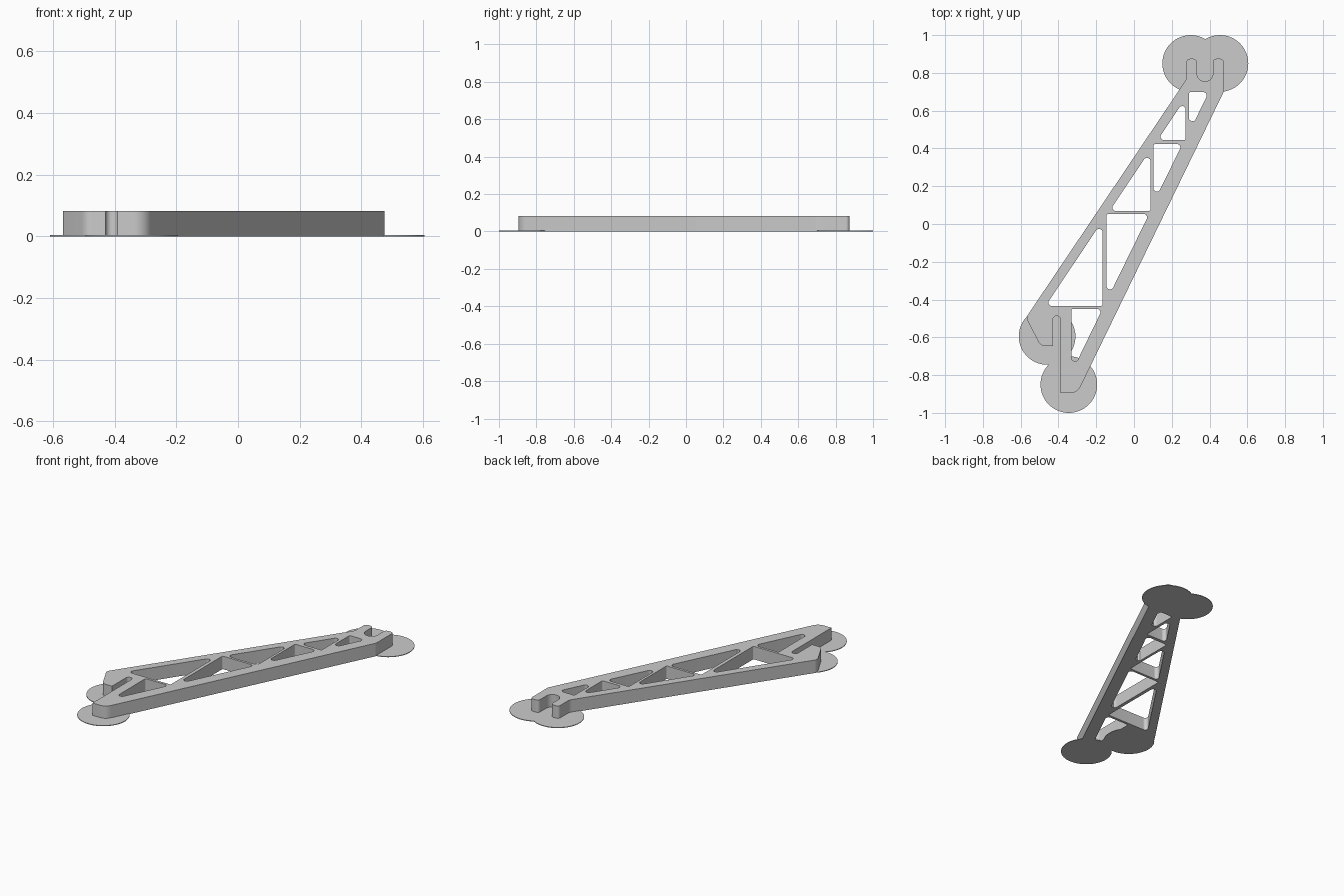
import bpy
import bmesh
from math import sin, tan, pi
from mathutils import Vector

HEIGHT = 0.082
PAD_HEIGHT = 0.004
PAD_RADIUS = 0.15

cube = bpy.data.objects.get("Cube")
if cube:
    bpy.data.objects.remove(cube, do_unlink=True)

grey = bpy.data.materials.new("light_grey")
grey.use_nodes = True
colour = (0.6, 0.6, 0.6, 1)
grey.diffuse_color = colour
grey.node_tree.nodes["Principled BSDF"].inputs["Base Color"].default_value = colour


def rounded(corners, steps=8):
    """Replace each (x, y, radius) corner by a tangent arc."""
    points = []
    for i, (x, y, r) in enumerate(corners):
        p = Vector((x, y))
        if r == 0:
            points.append(p)
            continue
        a = (Vector(corners[i - 1][:2]) - p).normalized()
        b = (Vector(corners[(i + 1) % len(corners)][:2]) - p).normalized()
        half = a.angle(b) / 2
        centre = p + (a + b).normalized() * (r / sin(half))
        start = p + a * (r / tan(half)) - centre
        end = p + b * (r / tan(half)) - centre
        points += [centre + start.lerp(end, k / steps).normalized() * r
                   for k in range(steps + 1)]
    return points


def finish(obj):
    obj.data.materials.clear()
    obj.data.materials.append(grey)
    bpy.ops.object.select_all(action='DESELECT')
    obj.select_set(True)
    bpy.context.view_layer.objects.active = obj
    bpy.ops.object.shade_smooth_by_angle(angle=pi / 6)


def plate(name, loops, height):
    """Extrude closed loops, the inner ones becoming holes."""
    curve = bpy.data.curves.new(name + "_profile", 'CURVE')
    curve.dimensions = '2D'
    curve.fill_mode = 'BOTH'
    curve.extrude = height / 2
    for loop in loops:
        spline = curve.splines.new('POLY')
        spline.points.add(len(loop) - 1)
        for point, co in zip(spline.points, loop):
            point.co = (co.x, co.y, 0, 1)
        spline.use_cyclic_u = True
    temp = bpy.data.objects.new(name + "_profile", curve)
    bpy.context.collection.objects.link(temp)
    graph = bpy.context.evaluated_depsgraph_get()
    mesh = bpy.data.meshes.new_from_object(temp.evaluated_get(graph))
    bpy.data.objects.remove(temp, do_unlink=True)
    # Weld caps to walls and rest the plate on the ground
    bm = bmesh.new()
    bm.from_mesh(mesh)
    bmesh.ops.remove_doubles(bm, verts=bm.verts, dist=0.0001)
    bmesh.ops.recalc_face_normals(bm, faces=bm.faces)
    bmesh.ops.translate(bm, verts=bm.verts, vec=(0, 0, height / 2))
    bm.to_mesh(mesh)
    bm.free()
    obj = bpy.data.objects.new(name, mesh)
    bpy.context.collection.objects.link(obj)
    finish(obj)


# Outer outline: forked far end, straight flanks, slotted near end
outline = [
    (0.278, 0.767, 0.05), (0.278, 0.875, 0.02), (0.333, 0.875, 0.02),
    (0.333, 0.755, 0.042), (0.418, 0.755, 0.042), (0.418, 0.875, 0.02),
    (0.475, 0.875, 0.02), (0.475, 0.70, 0.04),
    (-0.30, -0.895, 0.06), (-0.39, -0.895, 0),
    (-0.39, -0.487, 0.018), (-0.429, -0.487, 0.018), (-0.429, -0.645, 0),
    (-0.495, -0.645, 0.04), (-0.572, -0.496, 0.03),
]

# Truss windows: right-angle corner, then the signed leg lengths
windows = [
    (-0.167, -0.434, -0.302, 0.45),
    (-0.145, 0.053, 0.225, -0.46),
    (0.087, 0.069, -0.217, 0.323),
    (0.103, 0.423, 0.153, -0.312),
    (0.273, 0.444, -0.148, 0.222),
    (0.291, 0.698, 0.105, -0.215),
    (-0.331, -0.45, 0.164, -0.338),
]
holes = [rounded([(x, y, 0.008), (x + w, y, 0.018), (x, y + h, 0.018)])
         for x, y, w, h in windows]
plate("truss_arm", [rounded(outline)] + holes, HEIGHT)

# Thin round pads under the ends
pads = {"far_right_pad": (0.30, 0.85), "far_left_pad": (0.455, 0.85),
        "near_right_pad": (-0.46, -0.595), "near_left_pad": (-0.345, -0.85)}
for name, (x, y) in pads.items():
    bpy.ops.mesh.primitive_cylinder_add(vertices=64, radius=PAD_RADIUS, depth=PAD_HEIGHT,
                                        location=(x, y, PAD_HEIGHT / 2))
    pad = bpy.context.object
    pad.name = name
    finish(pad)
